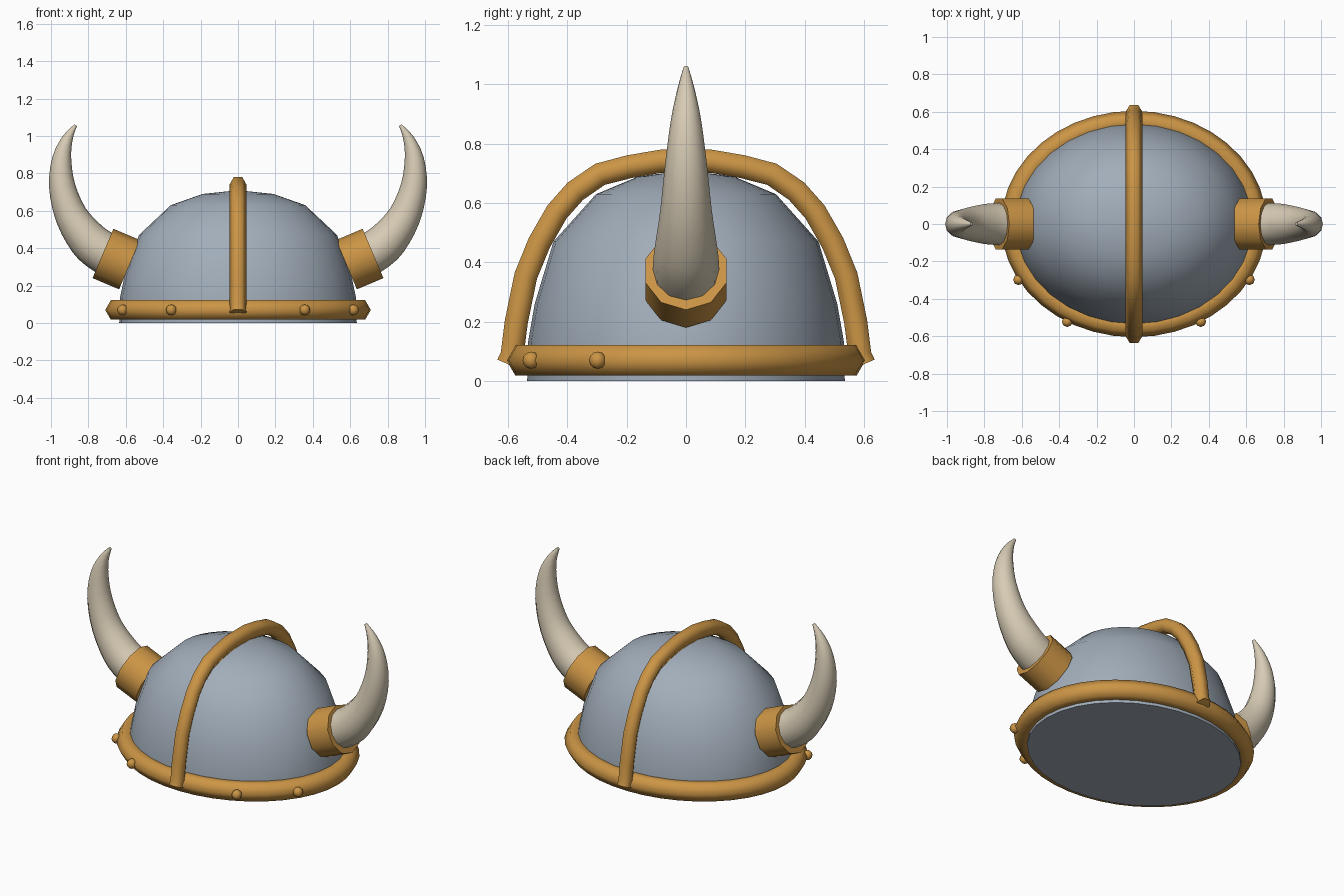
import bpy, bmesh, math
from mathutils import Vector

if "Cube" in bpy.data.objects:
    bpy.data.objects.remove(bpy.data.objects["Cube"])


def material(name, rgb):
    m = bpy.data.materials.new(name)
    m.diffuse_color = (*rgb, 1)
    m.use_nodes = True
    m.node_tree.nodes["Principled BSDF"].inputs["Base Color"].default_value = m.diffuse_color
    return m


STEEL = material("steel", (0.36, 0.42, 0.49))
GOLD = material("gold", (0.60, 0.30, 0.06))
BONE = material("bone", (0.68, 0.60, 0.46))


def finish(name, bm, mat):
    bmesh.ops.recalc_face_normals(bm, faces=bm.faces)
    me = bpy.data.meshes.new(name)
    bm.to_mesh(me)
    bm.free()
    ob = bpy.data.objects.new(name, me)
    bpy.context.collection.objects.link(ob)
    me.materials.append(mat)
    bpy.ops.object.select_all(action='DESELECT')
    ob.select_set(True)
    bpy.context.view_layer.objects.active = ob
    bpy.ops.object.shade_smooth_by_angle(angle=math.radians(65))
    return ob


def bridge(bm, a, b):
    n = len(a)
    for i in range(n):
        bm.faces.new((a[i], a[(i + 1) % n], b[(i + 1) % n], b[i]))


def tube(name, path, radii, sides, binormal, mat, phase=0.0, closed=False):
    """Sweep a polygon along a planar path whose plane normal is binormal."""
    bm = bmesh.new()
    pts, b, n, rings = [Vector(p) for p in path], Vector(binormal), len(path), []
    for i, p in enumerate(pts):
        nxt = pts[(i + 1) % n] if closed else pts[min(i + 1, n - 1)]
        prv = pts[i - 1] if closed else pts[max(i - 1, 0)]
        side = (nxt - prv).normalized().cross(b)
        angles = [phase + math.tau * k / sides for k in range(sides)]
        rings.append([bm.verts.new(p + radii[i] * (math.cos(a) * side + math.sin(a) * b))
                      for a in angles])
    for r0, r1 in zip(rings, rings[1:]):
        bridge(bm, r0, r1)
    if closed:
        bridge(bm, rings[-1], rings[0])
    else:
        bm.faces.new(rings[0])
        bm.faces.new(rings[-1])
    return finish(name, bm, mat)


def smooth_points(pts, steps=3):
    """Catmull-Rom interpolation of tuples."""
    out = []
    for i in range(len(pts) - 1):
        p = [Vector(pts[max(0, min(len(pts) - 1, i + k))]) for k in (-1, 0, 1, 2)]
        for s in range(steps):
            t = s / steps
            out.append(0.5 * (2 * p[1] + (p[2] - p[0]) * t
                              + (2 * p[0] - 5 * p[1] + 4 * p[2] - p[3]) * t * t
                              + (3 * p[1] - p[0] - 3 * p[2] + p[3]) * t ** 3))
    return out + [Vector(pts[-1])]


# Dome: lathed profile squashed in y, closed underneath
profile = [(0.635, 0), (0.632, 0.13), (0.605, 0.26), (0.53, 0.47), (0.36, 0.63), (0.19, 0.69)]
bm = bmesh.new()
SEG = 32
rings = [[bm.verts.new((r * math.cos(math.tau * k / SEG), 0.843 * r * math.sin(math.tau * k / SEG), z))
          for k in range(SEG)] for r, z in profile]
for r0, r1 in zip(rings, rings[1:]):
    bridge(bm, r0, r1)
bm.faces.new(rings[0])
top = bm.verts.new((0, 0, 0.71))
for k in range(SEG):
    bm.faces.new((rings[-1][k], rings[-1][(k + 1) % SEG], top))
finish("dome", bm, STEEL)

# Brim band around the base
oval = [(0.65 * math.cos(math.tau * k / 40), 0.545 * math.sin(math.tau * k / 40), 0.07) for k in range(40)]
tube("brim_band", oval, [0.06] * 40, 6, (0, 0, 1), GOLD, closed=True)

# Crest band running front to back over the dome
half = [(0.60, 0.057), (0.586, 0.09), (0.572, 0.20), (0.54, 0.355), (0.495, 0.465), (0.435, 0.57),
        (0.373, 0.64), (0.29, 0.697), (0.19, 0.723), (0.085, 0.741)]
crest = [(0, -y, z) for y, z in half] + [(0, y, z) for y, z in reversed(half)]
tube("crest_band", crest, [0.045] * len(crest), 6, (1, 0, 0), GOLD, phase=math.pi / 2)

# Sockets and horns: (x, z, radius) along each horn
horn = [(0.66, 0.345, 0.112), (0.73, 0.385, 0.112), (0.804, 0.447, 0.106), (0.892, 0.575, 0.087),
        (0.941, 0.735, 0.070), (0.942, 0.88, 0.051), (0.912, 0.985, 0.029), (0.868, 1.058, 0.008)]
for side, s in (("left", -1), ("right", 1)):
    tube(side + "_horn_socket", [(s * 0.58, 0, 0.312), (s * 0.722, 0, 0.372)], [0.143] * 2, 10,
         (0, 1, 0), GOLD)
    pts = smooth_points(horn)
    tube(side + "_horn", [(s * p[0], 0, p[1]) for p in pts], [p[2] for p in pts], 12, (0, 1, 0), BONE)

    # Rivets on the front half of the brim
    for i, (x, y) in enumerate(((0.357, -0.522), (0.617, -0.298))):
        bm = bmesh.new()
        bmesh.ops.create_uvsphere(bm, u_segments=8, v_segments=6, radius=0.029)
        bmesh.ops.translate(bm, verts=bm.verts, vec=(s * x, y, 0.07))
        finish(f"{side}_rivet_{i + 1}", bm, GOLD)
